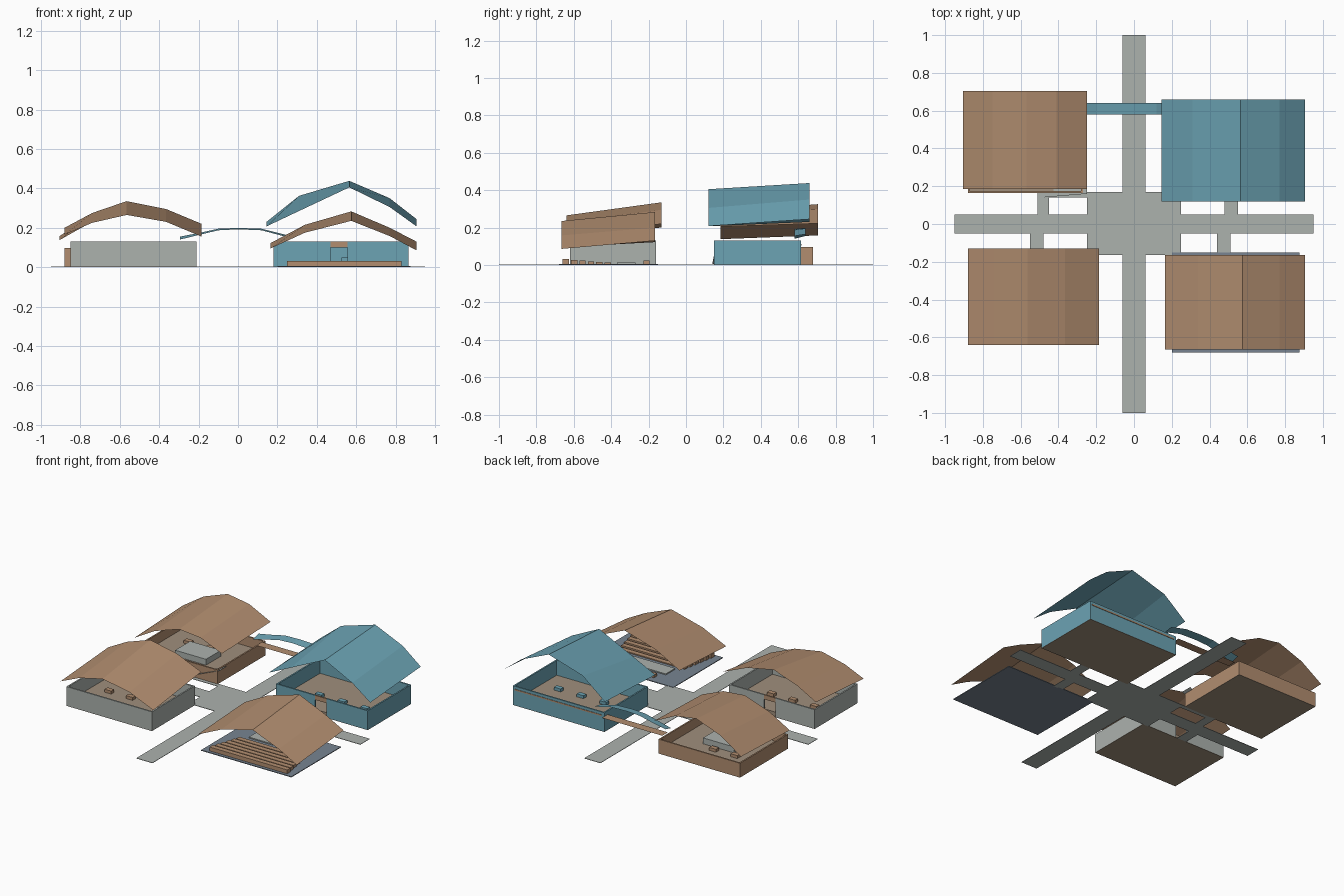
import bpy

if "Cube" in bpy.data.objects:
    bpy.data.objects.remove(bpy.data.objects["Cube"])

# ---- materials -------------------------------------------------------------
def mat(name, rgb):
    m = bpy.data.materials.new(name)
    m.diffuse_color = (*rgb, 1)
    m.use_nodes = True
    m.node_tree.nodes["Principled BSDF"].inputs["Base Color"].default_value = m.diffuse_color
    return m

BROWN = mat("warm brown", (0.445, 0.27, 0.162))
BLUE = mat("teal blue", (0.15, 0.367, 0.456))
GREY = mat("pale grey", (0.413, 0.445, 0.423))
TAN = mat("floor tan", (0.352, 0.275, 0.202))
SLATE = mat("slate", (0.188, 0.231, 0.283))


# ---- helpers ---------------------------------------------------------------
def mesh(name, verts, faces, material):
    me = bpy.data.meshes.new(name)
    me.from_pydata(verts, [], faces)
    me.materials.append(material)
    ob = bpy.data.objects.new(name, me)
    bpy.context.collection.objects.link(ob)
    return ob


def boxes(name, spans, material):
    """One object made of boxes given as (x0, x1, y0, y1, z0, z1)."""
    verts, faces = [], []
    for x0, x1, y0, y1, z0, z1 in spans:
        b = len(verts)
        verts += [(x, y, z) for z in (z0, z1)
                  for x, y in ((x0, y0), (x1, y0), (x1, y1), (x0, y1))]
        faces += [[b + i for i in f] for f in
                  ((3, 2, 1, 0), (4, 5, 6, 7), (0, 1, 5, 4),
                   (1, 2, 6, 5), (2, 3, 7, 6), (3, 0, 4, 7))]
    return mesh(name, verts, faces, material)


def sheet(name, xs, y0, z_front, y1, z_back, material):
    """Folded thin sheet between a front profile and a back profile."""
    n = len(xs)
    verts = [(x, y0, z) for x, z in zip(xs, z_front)]
    verts += [(x, y1, z) for x, z in zip(xs, z_back)]
    faces = [(i, i + 1, n + i + 1, n + i) for i in range(n - 1)]
    return mesh(name, verts, faces, material)


def building(name, x0, x1, y0, y1, h, wall, trim, door_x=None, door_side=-1):
    """Open-topped room: slab floor, four walls, optional door with lintel."""
    t, w, dz, floor = 0.01, 0.043, 0.1, 0.03
    boxes(name + "_floor", [(x0 + t, x1 - t, y0 + t, y1 - t, 0.0, floor)], TAN)
    boxes(name + "_base", [(x0, x1, y0, y1, 0.0, 0.002)], TAN)
    walls = [(x0, x0 + t, y0, y1, 0.002, h), (x1 - t, x1, y0, y1, 0.002, h)]
    for side, a, b in ((-1, y0, y0 + t), (1, y1 - t, y1)):
        if door_x is not None and side == door_side:
            walls += [(x0 + t, door_x - w, a, b, 0.002, h),
                      (door_x + w, x1 - t, a, b, 0.002, h)]
            boxes(name + "_door_lintel",
                  [(door_x - w, door_x + w, a, b, dz, h)], trim)
        else:
            walls.append((x0 + t, x1 - t, a, b, 0.002, h))
    boxes(name + "_walls", walls, wall)


def furniture(name, xs, y, z, material):
    boxes(name, [(x - 0.025, x + 0.025, y - 0.016, y + 0.016, z, z + 0.02)
                 for x in xs], material)


# ---- paths: two crossing strips, plaza and links to each building ------------
PATHS = [(-0.06, 0.06, -1, 1), (-0.95, 0.95, -0.05, 0.05),
         (-0.25, 0.25, -0.165, 0.17), (-0.51, -0.45, 0.05, 0.17),
         (-0.45, -0.25, 0.14, 0.17), (-0.55, -0.48, -0.16, -0.05),
         (0.48, 0.55, 0.05, 0.15), (0.44, 0.51, -0.16, -0.05)]
# split into non-overlapping pieces around the plaza
px, py0, py1 = 0.25, -0.165, 0.17
pieces = [(-0.06, 0.06, -1, py0), (-0.06, 0.06, py1, 1),
          (-0.95, -px, -0.05, 0.05), (px, 0.95, -0.05, 0.05)] + PATHS[2:]
boxes("paths", [(*p, 0, 0.003) for p in pieces], GREY)

# ---- rooms -------------------------------------------------------------------
building("grey_room", -0.85, -0.21, -0.62, -0.16, 0.13, GREY, BROWN, -0.515, 1)
building("blue_room", 0.18, 0.865, 0.15, 0.615, 0.13, BLUE, BROWN, 0.513, -1)
building("brown_room", -0.88, -0.27, 0.165, 0.68, 0.097, BROWN, BROWN)
furniture("grey_room_tables", (-0.71, -0.55, -0.39), -0.36, 0.03, BROWN)
furniture("blue_room_tables", (0.38, 0.55, 0.72), 0.33, 0.03, BLUE)
furniture("brown_room_tables", (-0.72, -0.56), 0.5, 0.03, BROWN)
boxes("brown_room_stage", [(-0.68, -0.45, 0.3, 0.46, 0.03, 0.07)], GREY)
boxes("blue_room_back_band", [(0.2, 0.85, 0.615, 0.618, 0.103, 0.112)], BROWN)

# ---- entry ramp of the brown room ----------------------------------------------
mesh("entry_ramp", [(-0.49, 0.14, 0.004), (-0.25, 0.16, 0.1),
                    (-0.25, 0.24, 0.1), (-0.49, 0.165, 0.004)],
     [(0, 1, 2, 3)], GREY)

# ---- pavilion with tiered benches ------------------------------------------------
boxes("pavilion_slab", [(0.2, 0.875, -0.68, -0.15, 0, 0.005)], SLATE)
rows = []
for i in range(6):
    y = -0.66 + i * 0.045
    inset = 0.008 * i
    rows.append((0.25 + inset, 0.83 - inset, y, y + 0.034,
                 0.005, 0.031 - i * 0.0038))
boxes("pavilion_benches", rows, BROWN)
furniture("pavilion_seats", (0.4, 0.54, 0.68), -0.21, 0.005, BROWN)
boxes("pavilion_stage", [(0.34, 0.74, -0.37, -0.27, 0.005, 0.012)], GREY)

# ---- folded roofs -------------------------------------------------------------------
sheet("grey_room_roof", (-0.88, -0.74, -0.565, -0.365, -0.185),
      -0.64, (0.165, 0.225, 0.265, 0.23, 0.155),
      -0.13, (0.2, 0.275, 0.335, 0.295, 0.22), BROWN)
sheet("brown_room_roof", (-0.905, -0.75, -0.57, -0.41, -0.25),
      0.185, (0.138, 0.225, 0.285, 0.27, 0.205),
      0.705, (0.158, 0.26, 0.325, 0.3, 0.222), BROWN)
sheet("pavilion_roof", (0.165, 0.34, 0.575, 0.77, 0.905),
      -0.665, (0.095, 0.175, 0.235, 0.158, 0.086),
      -0.165, (0.122, 0.215, 0.283, 0.2, 0.13), BROWN)
sheet("blue_room_roof", (0.145, 0.31, 0.565, 0.77, 0.905),
      0.12, (0.207, 0.285, 0.405, 0.305, 0.208),
      0.66, (0.23, 0.362, 0.438, 0.35, 0.245), BLUE)

# ---- covered bridge between the two back rooms ------------------------------------------
sheet("bridge_deck", (-0.27, 0.18), 0.58, (0.105, 0.105),
      0.64, (0.105, 0.105), BROWN)
sheet("bridge_canopy", (-0.295, -0.2, -0.1, 0.0, 0.12, 0.24),
      0.58, (0.14, 0.163, 0.187, 0.192, 0.187, 0.155),
      0.64, (0.155, 0.173, 0.195, 0.199, 0.195, 0.165), BLUE)
